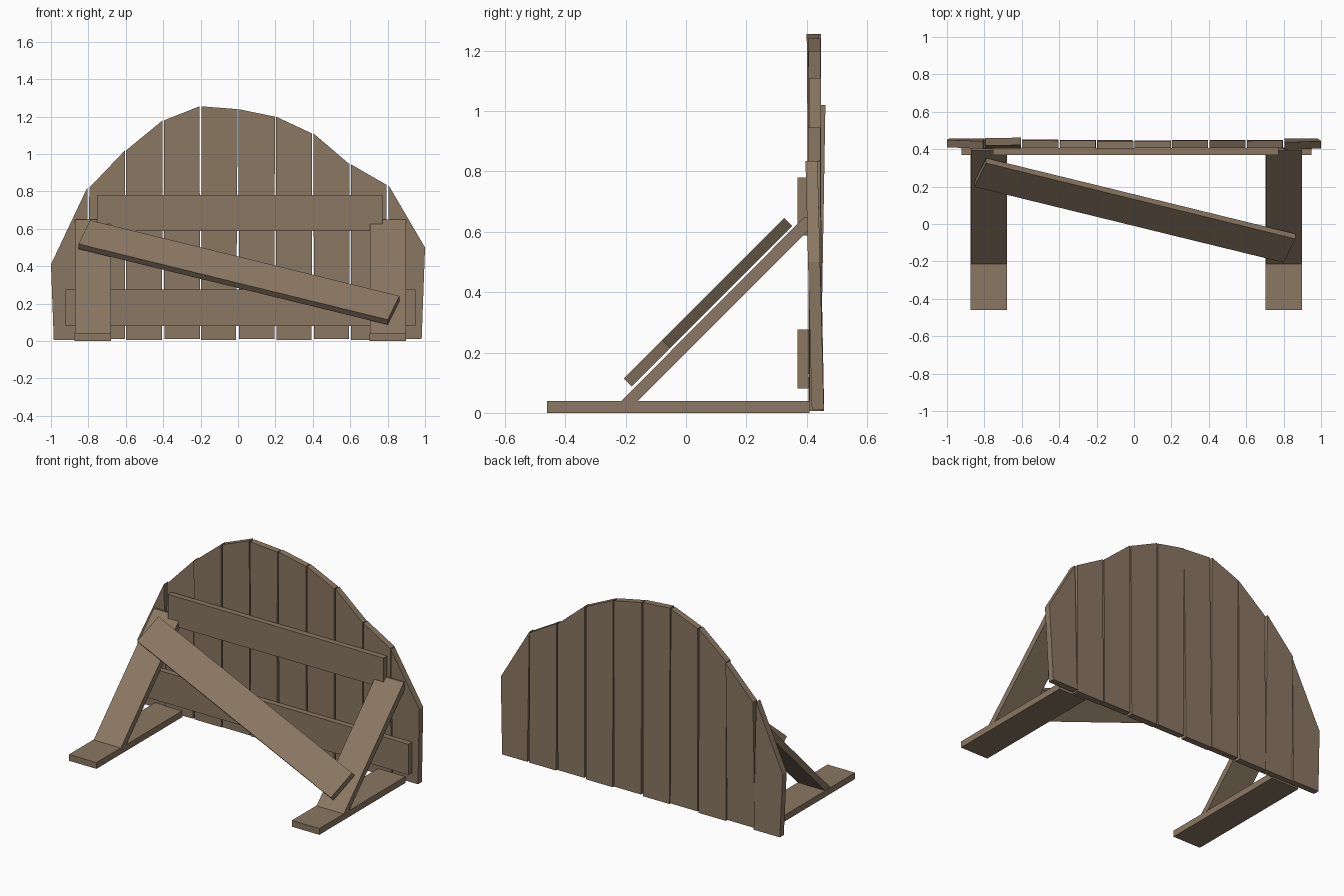
import bpy, bmesh, math
from mathutils import Matrix, Vector

if "Cube" in bpy.data.objects:
    bpy.data.objects.remove(bpy.data.objects["Cube"])

wood = bpy.data.materials.new("weathered brown wood")
wood.diffuse_color = (0.255, 0.185, 0.122, 1)
wood.use_nodes = True
wood.node_tree.nodes["Principled BSDF"].inputs["Base Color"].default_value = wood.diffuse_color


def make(name, bm):
    bmesh.ops.recalc_face_normals(bm, faces=bm.faces)
    me = bpy.data.meshes.new(name)
    bm.to_mesh(me)
    bm.free()
    me.materials.append(wood)
    ob = bpy.data.objects.new(name, me)
    bpy.context.collection.objects.link(ob)
    return ob


def prism(name, points, offset):
    """Extrude a flat outline by an offset vector."""
    bm = bmesh.new()
    face = bm.faces.new([bm.verts.new(p) for p in points])
    ext = bmesh.ops.extrude_face_region(bm, geom=[face])
    verts = [v for v in ext["geom"] if isinstance(v, bmesh.types.BMVert)]
    bmesh.ops.translate(bm, verts=verts, vec=Vector(offset))
    return make(name, bm)


def board(name, x0, x1, y0, y1, z0, z1):
    return prism(name, [(x0, y0, z0), (x1, y0, z0), (x1, y0, z1), (x0, y0, z1)],
                 (0, y1 - y0, 0))


# Upright planks: top heights follow an uneven arch
arch = [0.41, 0.82, 1.02, 1.18, 1.255, 1.24, 1.20, 1.11, 0.945, 0.835, 0.50]
# bottom y and top y of each plank's front face (slight leans)
lean = [(0.418, 0.402), (0.405, 0.422), (0.412, 0.405), (0.408, 0.407), (0.41, 0.40),
        (0.407, 0.405), (0.41, 0.406), (0.408, 0.407), (0.41, 0.405), (0.417, 0.396)]
# bottom left/right and top left/right trim
trim = [(0.015, 0.0, 0, 0.006), (0.0, 0.003, 0.005, 0.004), (0.002, 0.006, 0.002, 0.003),
        (0.006, 0.002, 0.004, 0.006), (0.002, 0.01, 0.006, 0.002), (0.005, 0.005, 0.003, 0.003),
        (0.005, 0.006, 0.003, 0.004), (0.006, 0.006, 0.004, 0.003), (0.004, 0.004, 0.004, 0.005),
        (0.004, 0.018, 0.004, 0)]
for i in range(10):
    xl, xr = -1 + 0.2 * i, -0.8 + 0.2 * i
    bl, br, tl, tr = trim[i]
    yb, yt = lean[i]
    zl, zr = arch[i], arch[i + 1]
    hi = max(zl, zr)
    z0 = 0.006 + 0.005 * (i % 2)
    y_at = lambda z: yb + (yt - yb) * z / hi
    prism(f"back_plank_{i + 1}",
          [(xl + bl, yb, z0), (xr - br, yb, z0), (xr - tr, y_at(zr), zr), (xl + tl, y_at(zl), zl)],
          (0, 0.04, 0))

# Horizontal rails joining the planks
board("upper_rail", -0.755, 0.772, 0.37, 0.406, 0.588, 0.78)
board("lower_rail", -0.922, 0.948, 0.37, 0.406, 0.08, 0.276)

# Ground feet and sloping props on both sides
for side, x in (("left", -0.875), ("right", 0.703)):
    board(f"{side}_foot", x, x + 0.195, -0.46, 0.41, 0.0, 0.04)
    px = x + 0.003
    prism(f"{side}_prop",
          [(px, -0.215, 0.039), (px, -0.16, 0.039), (px, 0.403, 0.602), (px, 0.403, 0.65),
           (px, 0.393, 0.65)], (0.193, 0, 0))

# Diagonal cross brace lying on the slope of the props
bm = bmesh.new()
bmesh.ops.create_cube(bm, size=1)
bm.transform(Matrix.Translation((0.005, 0.073, 0.367))
             @ Matrix.Rotation(math.radians(45), 4, 'X')
             @ Matrix.Rotation(math.radians(-19.1), 4, 'Z')
             @ Matrix.Diagonal((1.75, 0.19, 0.038, 1)))
make("cross_brace", bm)
